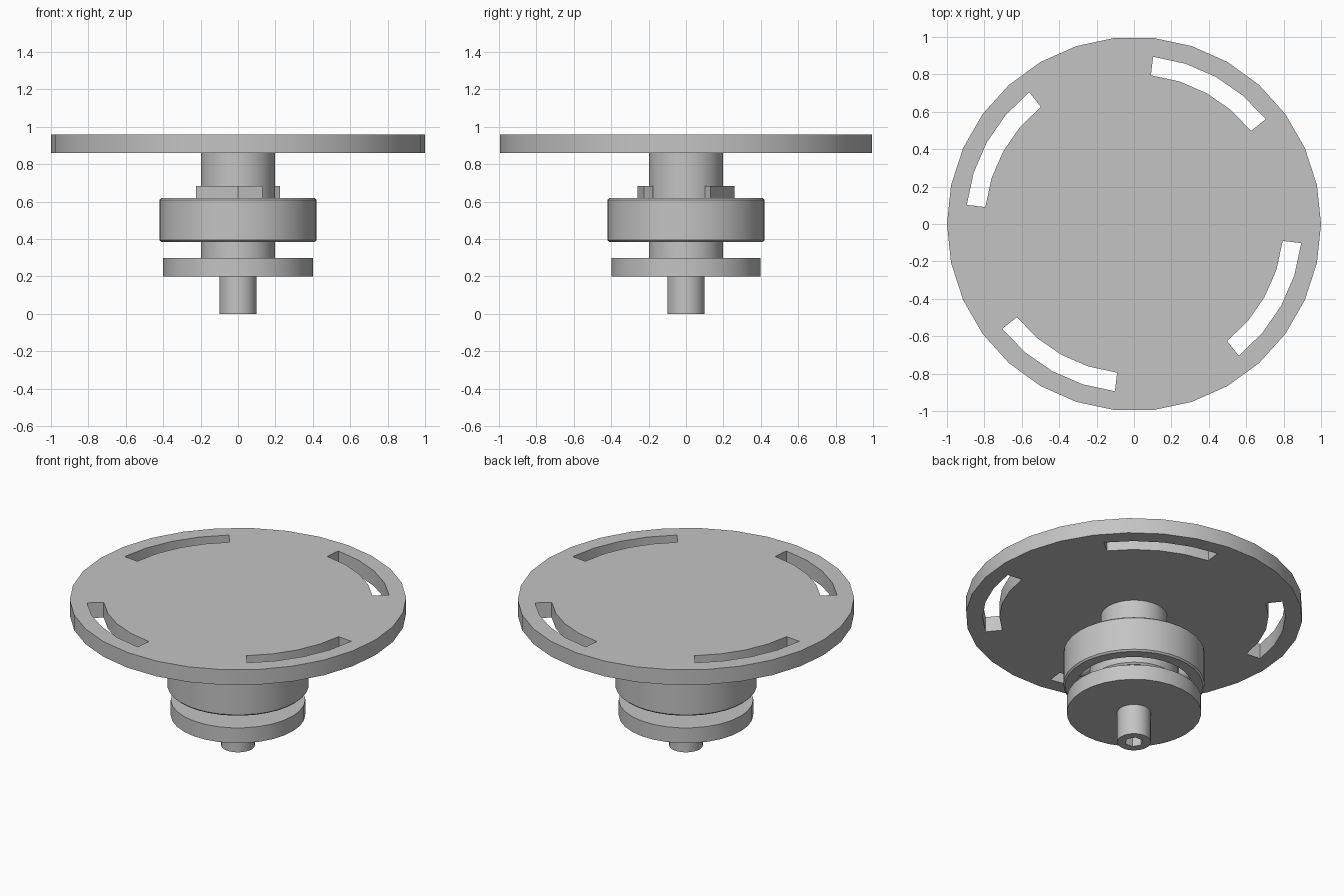
import bpy, bmesh, math
from mathutils import Matrix, Vector

old = bpy.data.objects.get("Cube")
if old:
    bpy.data.objects.remove(old, do_unlink=True)

grey = bpy.data.materials.new("plain_grey")
grey.use_nodes = True
grey.diffuse_color = (0.55, 0.55, 0.55, 1)
grey.node_tree.nodes["Principled BSDF"].inputs["Base Color"].default_value = grey.diffuse_color


def finish(name, bm):
    bmesh.ops.recalc_face_normals(bm, faces=bm.faces)
    mesh = bpy.data.meshes.new(name)
    bm.to_mesh(mesh)
    bm.free()
    mesh.materials.append(grey)
    obj = bpy.data.objects.new(name, mesh)
    bpy.context.collection.objects.link(obj)
    return obj


def smooth(obj, degrees=30):
    bpy.ops.object.select_all(action="DESELECT")
    obj.select_set(True)
    bpy.context.view_layer.objects.active = obj
    bpy.ops.object.shade_smooth_by_angle(angle=math.radians(degrees))


def lathe(name, profile, sides=30, closed=False):
    """Spin a (radius, height) profile around z."""
    bm = bmesh.new()
    verts = [bm.verts.new((r, 0, z)) for r, z in profile]
    pairs = list(zip(verts, verts[1:] + verts[:1]))
    edges = [bm.edges.new(p) for p in (pairs if closed else pairs[:-1])]
    bmesh.ops.spin(bm, geom=verts + edges, cent=(0, 0, 0), axis=(0, 0, 1),
                   angle=math.tau, steps=sides, use_duplicate=False)
    bmesh.ops.remove_doubles(bm, verts=bm.verts, dist=0.0005)
    return finish(name, bm)


def arc_prism(name, angles, inner, outer, z0, z1):
    """Upright block following an arc through the given angles."""
    bm = bmesh.new()
    rim = [(outer, a) for a in angles] + [(inner, a) for a in reversed(angles)]
    base = bm.faces.new([bm.verts.new((r * math.cos(math.radians(a)),
                                       r * math.sin(math.radians(a)), z0)) for r, a in rim])
    top = bmesh.ops.extrude_face_region(bm, geom=[base])["geom"]
    bmesh.ops.translate(bm, vec=(0, 0, z1 - z0),
                        verts=[g for g in top if isinstance(g, bmesh.types.BMVert)])
    return finish(name, bm)


def cut(obj, cutter):
    mod = obj.modifiers.new("cut", "BOOLEAN")
    mod.operation, mod.solver, mod.object = "DIFFERENCE", "EXACT", cutter
    bpy.context.view_layer.objects.active = obj
    bpy.ops.object.modifier_apply(modifier=mod.name)
    bpy.data.objects.remove(cutter, do_unlink=True)


# Slotted top disc
disc = lathe("top_disc", [(0, 0.86), (1, 0.86), (1, 0.96), (0, 0.96)])
for quarter in range(4):
    start = 38.5 + quarter * 90
    cut(disc, arc_prism("slot_cutter", [start + i * 11.25 for i in range(5)],
                        0.8, 0.9, 0.8, 1.02))
smooth(disc)

# Stepped spindle: drive pin, flange and shaft, with a hexagonal socket below
spindle = lathe("spindle", [(0, 0), (0.1, 0), (0.1, 0.2), (0.4, 0.2), (0.4, 0.3),
                            (0.198, 0.3), (0.198, 0.86), (0, 0.86)])
cut(spindle, lathe("socket_cutter", [(0, -0.1), (0.055, -0.1), (0.055, 0.16), (0, 0.16)], 6))
smooth(spindle)


# Ball bearing: two races with softened corners and a ring of balls
def race(name, inner, outer, z0=0.385, z1=0.62, c=0.01):
    smooth(lathe(name, [(inner, z0), (outer - c, z0), (outer, z0 + c),
                        (outer, z1 - c), (outer - c, z1), (inner, z1)], 36, True))


race("bearing_outer_race", 0.345, 0.42)
race("bearing_inner_race", 0.198, 0.265)

bm = bmesh.new()
for i in range(10):
    place = Matrix.Rotation(math.tau * i / 10, 4, "Z") @ Matrix.Translation(Vector((0.305, 0, 0.502)))
    bmesh.ops.create_uvsphere(bm, u_segments=16, v_segments=10, radius=0.06, matrix=place)
smooth(finish("bearing_balls", bm), 40)

# Open retaining clip above the bearing
arc_prism("retaining_clip", [30, 90, 150, 210, 270, 300], 0.205, 0.26, 0.62, 0.685)
